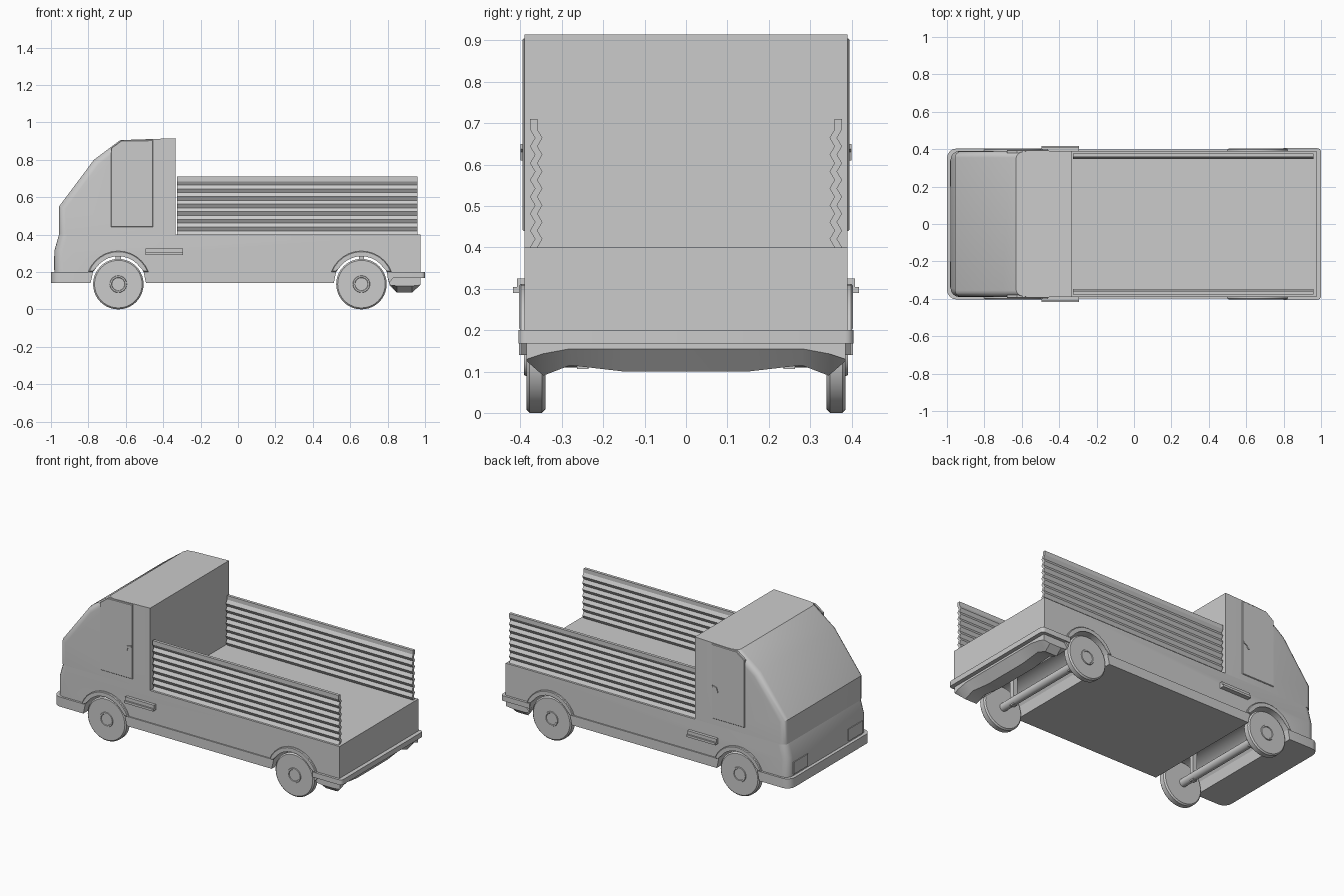
import bpy, bmesh, math
from mathutils import Vector

if "Cube" in bpy.data.objects:
    bpy.data.objects.remove(bpy.data.objects["Cube"])

WHEELS = (-0.64, 0.66)
AXLE_Z = 0.135


def finish(name, bm):
    bmesh.ops.recalc_face_normals(bm, faces=bm.faces)
    me = bpy.data.meshes.new(name)
    bm.to_mesh(me)
    bm.free()
    ob = bpy.data.objects.new(name, me)
    bpy.context.collection.objects.link(ob)
    bpy.ops.object.select_all(action='DESELECT')
    ob.select_set(True)
    bpy.context.view_layer.objects.active = ob
    bpy.ops.object.shade_smooth_by_angle(angle=math.radians(30))
    return ob


def loft(name, rings, bevel=0.0, pick=None, segs=4):
    """Closed skin through equal rings; pick(mid) chooses cap edges to round."""
    bm = bmesh.new()
    vs = [[bm.verts.new(p) for p in r] for r in rings]
    n = len(vs[0])
    for a, b in zip(vs, vs[1:]):
        for i in range(n):
            j = (i + 1) % n
            bm.faces.new((a[i], a[j], b[j], b[i]))
    caps = [bm.faces.new(vs[0]), bm.faces.new(vs[-1])]
    if bevel:
        edges = {e for f in caps for e in f.edges
                 if pick is None or pick((e.verts[0].co + e.verts[1].co) / 2)}
        bmesh.ops.bevel(bm, geom=list(edges), offset=bevel, segments=segs,
                        profile=0.5, affect='EDGES')
    return finish(name, bm)


def side_prism(name, pts, y0, y1, **kw):
    return loft(name, [[(x, y, z) for x, z in pts] for y in (y0, y1)], **kw)


def box(name, x, y, z, **kw):
    return side_prism(name, [(x[0], z[0]), (x[1], z[0]), (x[1], z[1]), (x[0], z[1])], *y, **kw)


def arc(cx, r, base=0.2, cz=0.14, n=12):
    t = math.asin((base - cz) / r)
    return [(cx + r * math.cos(a), cz + r * math.sin(a))
            for a in (math.pi - t - (math.pi - 2 * t) * i / n for i in range(n + 1))]


def turned(name, cx, profile, n=40):
    """Lathe of (radius, y) pairs around a wheel axis."""
    loft(name, [[(cx + r * math.cos(2 * math.pi * i / n), y,
                  AXLE_Z + r * math.sin(2 * math.pi * i / n)) for i in range(n)]
                for r, y in profile])


# Lower body with wheel arches cut right through
R = 0.148
body = [(-0.957, 0.40), (-0.98, 0.32), (-0.98, 0.20)]
for cx in WHEELS:
    body += arc(cx, R)
body += [(0.975, 0.20), (0.975, 0.40)]
side_prism("lower_body", body, -0.39, 0.39, bevel=0.045, pick=lambda m: m.x < -0.95)

# Skirt and bumpers in three lengths between the arches
h = math.sqrt(R * R - 0.06 ** 2)
f, r = WHEELS
side_prism("front_bumper", [(-1, 0.14), (f - R, 0.14), (f - h, 0.20), (-1, 0.20)],
           -0.403, 0.403, bevel=0.05, pick=lambda m: m.x < -0.99)
side_prism("side_skirt", [(f + R, 0.14), (r - R, 0.14), (r - h, 0.20), (f + h, 0.20)],
           -0.398, 0.398)
side_prism("rear_skirt", [(r + R, 0.14), (0.83, 0.17), (0.97, 0.17), (0.97, 0.20), (r + h, 0.20)],
           -0.398, 0.398)
box("rear_bumper", (0.80, 1.0), (-0.405, 0.405), (0.168, 0.20),
    bevel=0.02, pick=lambda m: m.x > 0.99)

# Tapered valance under the tail
half = [(0.385, 0.13, 0.125), (0.345, 0.143, 0.09), (0.28, 0.155, 0.115), (0.15, 0.155, 0.10)]
sections = [(-y, a, b) for y, a, b in half] + half[::-1]
loft("rear_valance", [[(0.80, y, 0.17), (0.975, y, 0.17), (0.975, y, a),
                       (0.93, y, b), (0.85, y, b), (0.81, y, a)] for y, a, b in sections])

# Cab shell
side_prism("cab", [(-0.957, 0.40), (-0.957, 0.55), (-0.77, 0.80), (-0.63, 0.905),
                   (-0.335, 0.915), (-0.335, 0.40)], -0.39, 0.39,
           bevel=0.035, pick=lambda m: m.x < -0.65 and m.z > 0.42)

# Wavy wall cross-section, shared by both cargo walls
steps = 28
wave = []
for i in range(steps + 1):
    z = 0.40 + 0.285 * i / steps
    wave.append((0.362 + 0.006 * math.cos(2 * math.pi * i / 4), z))
wave.append((wave[-1][0], 0.71))
wall = [(y - 0.009, z) for y, z in wave] + [(y + 0.009, z) for y, z in reversed(wave)]

for s, side in ((-1, "right"), (1, "left")):
    # Cargo wall
    loft(side + "_cargo_wall", [[(x, s * y, z) for y, z in wall] for x in (-0.327, 0.96)])
    # Door panel and handle
    side_prism(side + "_door", [(-0.68, 0.44), (-0.455, 0.44), (-0.455, 0.905),
                                (-0.625, 0.902), (-0.68, 0.862)], s * 0.38, s * 0.395,
               bevel=0.003, pick=lambda m: abs(m.y) > 0.39, segs=1)
    side_prism(side + "_door_handle", [(-0.50, 0.61), (-0.49, 0.61), (-0.483, 0.63),
                                       (-0.46, 0.638), (-0.46, 0.65), (-0.49, 0.642)],
               s * 0.39, s * 0.40)
    # Side trim block with a thin outer lip
    box(side + "_side_trim", (-0.495, -0.295), (s * 0.38, s * 0.408), (0.29, 0.325))
    box(side + "_side_trim_lip", (-0.495, -0.295), (s * 0.40, s * 0.418), (0.29, 0.304))
    # Headlight
    box(side + "_headlight", (-0.985, -0.96), (s * 0.20, s * 0.34), (0.21, 0.285))
    for cx, end in zip(WHEELS, ("front", "rear")):
        tag = side + "_" + end
        # Arch flare
        side_prism(tag + "_arch_flare", arc(cx, 0.172) + arc(cx, R)[::-1], s * 0.38, s * 0.403,
                   bevel=0.004, pick=lambda m: abs(m.y) > 0.4, segs=1)
        # Wheel with raised hub
        turned(tag + "_wheel", cx, [(0.127, s * 0.34), (0.135, s * 0.348),
                                    (0.135, s * 0.378), (0.127, s * 0.386)])
        turned(tag + "_hub", cx, [(0.048, s * 0.38), (0.044, s * 0.391),
                                  (0.036, s * 0.391), (0.034, s * 0.387)], 24)
        # Suspension strut
        box(tag + "_strut", (cx - 0.014, cx + 0.014), (s * 0.236, s * 0.264), (0.106, 0.295))

# Axles
for cx, end in zip(WHEELS, ("front", "rear")):
    turned(end + "_axle", cx, [(0.025, -0.345), (0.025, 0.345)], 20)
